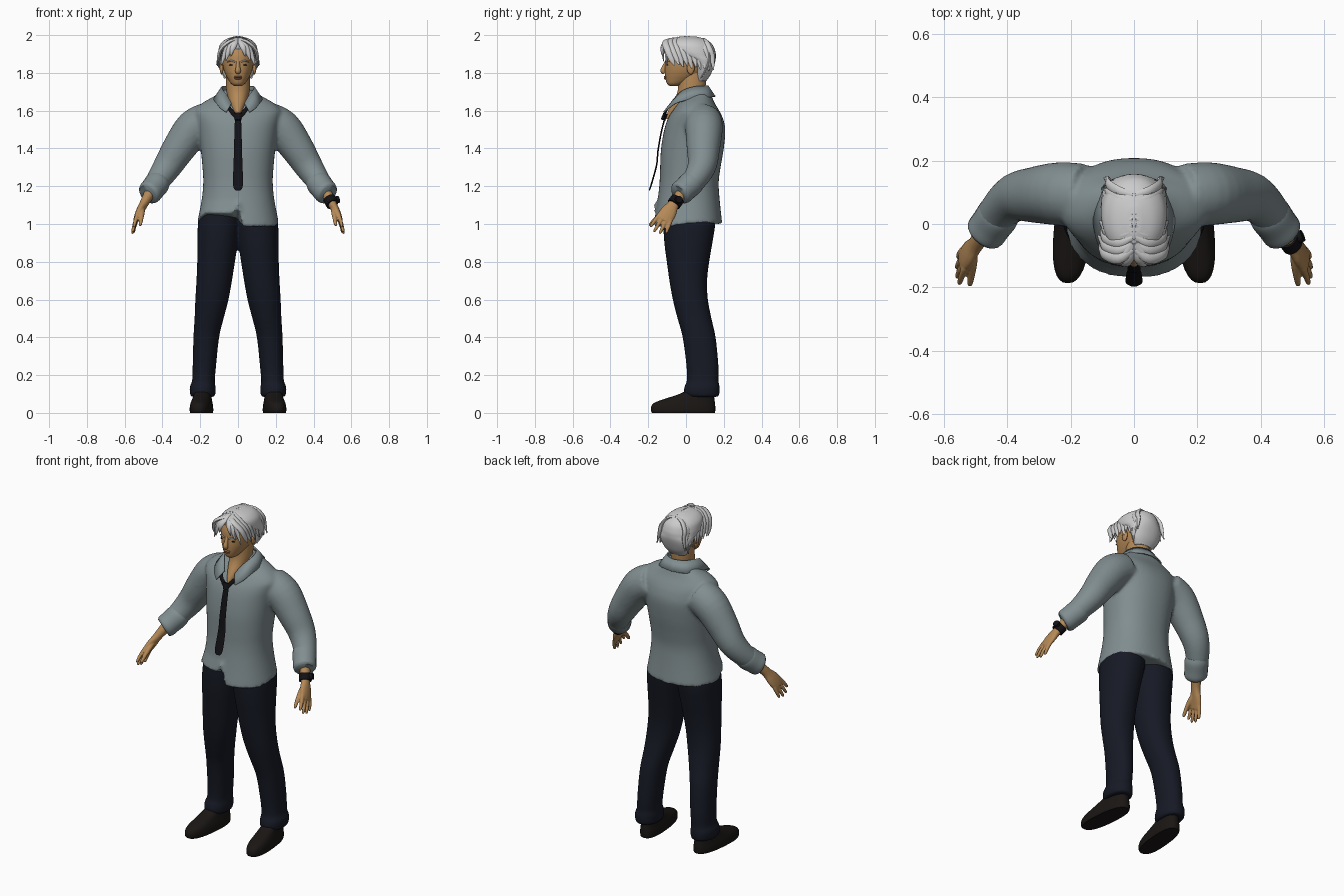
import bpy, bmesh, math
from mathutils import Vector


def material(name, *rgb):
    m = bpy.data.materials.new(name)
    m.diffuse_color = (*rgb, 1)
    return m


SHIRT = material("shirt_grey", .22, .27, .28)
DARK = material("trouser_navy", .008, .010, .018)
BLACK = material("black", .006, .006, .008)
SHOE = material("shoe_brown", .010, .008, .007)
SKIN = material("skin", .46, .25, .095)
LIP = material("lip", .30, .13, .06)
HAIR = material("silver_hair", .58, .58, .58)


def fine(rows, k=4):
    """Catmull-Rom interpolation of rows of numbers."""
    out, n = [], len(rows)
    for i in range(n - 1):
        a, b, c, d = rows[max(i - 1, 0)], rows[i], rows[i + 1], rows[min(i + 2, n - 1)]
        for j in range(k):
            t = j / k
            out.append([.5 * (2*q + (r - p)*t + (2*p - 5*q + 4*r - s)*t*t + (3*q - p - 3*r + s)*t**3)
                        for p, q, r, s in zip(a, b, c, d)])
    return out + [list(rows[-1])]


def loft(rows, seg=32, e=2.0, cx=0, k=4):
    """Horizontal rings from rows (z, half width, y front, y back[, x centre])."""
    rings = []
    for z, w, yf, yb, *c in fine(rows, k):
        ring = []
        for i in range(seg):
            a = 2 * math.pi * i / seg
            s, co = math.sin(a), math.cos(a)
            ring.append(Vector(((c[0] if c else cx) + w * math.copysign(abs(s)**(2/e), s),
                                (yf + yb)/2 - (yb - yf)/2 * math.copysign(abs(co)**(2/e), co), z)))
        rings.append(ring)
    return rings


def tube(rows, side=(0, 1, 0), seg=14, k=4):
    """Rings swept along rows (x, y, z, radius[, second radius])."""
    rows = fine(rows, k)
    P = [Vector(r[:3]) for r in rows]
    rings = []
    for i, r in enumerate(rows):
        t = (P[min(i + 1, len(P) - 1)] - P[max(i - 1, 0)]).normalized()
        u = Vector(side)
        u = (u - t * u.dot(t)).normalized()
        v = t.cross(u)
        rings.append([P[i] + u*r[3]*math.cos(2*math.pi*j/seg) + v*r[-1]*math.sin(2*math.pi*j/seg)
                      for j in range(seg)])
    return rings


def flip(rings, s=-1):
    return [[Vector((s * p.x, p.y, p.z)) for p in r] for r in rings]


def build(name, parts, mat, voxel=0, smooth=5, angle=50):
    """Skin every set of rings, close the ends, optionally fuse by remeshing."""
    bm = bmesh.new()
    for rings in parts:
        vs = [[bm.verts.new(p) for p in r] for r in rings]
        n = len(vs[0])
        for a, b in zip(vs, vs[1:]):
            for j in range(n):
                bm.faces.new((a[j], a[(j+1) % n], b[(j+1) % n], b[j]))
        for end in (vs[0], vs[-1]):
            c = bm.verts.new(sum((v.co for v in end), Vector()) / n)
            for j in range(n):
                bm.faces.new((end[j], end[(j+1) % n], c))
    bmesh.ops.recalc_face_normals(bm, faces=bm.faces)
    return finish(name, bm, mat, voxel, smooth, angle)


def finish(name, bm, mat, voxel=0, smooth=5, angle=50):
    me = bpy.data.meshes.new(name)
    bm.to_mesh(me)
    bm.free()
    me.materials.append(mat)
    me.shade_smooth()
    me.set_sharp_from_angle(angle=math.radians(angle))
    ob = bpy.data.objects.new(name, me)
    bpy.context.collection.objects.link(ob)
    if voxel:
        m = ob.modifiers.new("fuse", 'REMESH')
        m.mode, m.voxel_size, m.use_smooth_shade = 'VOXEL', voxel, True
        m = ob.modifiers.new("soften", 'SMOOTH')
        m.factor, m.iterations = .5, smooth
    return ob


def blob(x, y, z, rx, ry, rz):
    return loft([(z + rz*math.sin(a), rx*math.cos(a), y - ry*math.cos(a), y + ry*math.cos(a), x)
                 for a in [math.radians(-85 + 17*i) for i in range(11)]], 16, k=1)


# shirt: torso with uneven split hem, fused with both sleeves
torso = loft([(1.0, .217, -.172, .192), (1.13, .192, -.15, .178), (1.22, .184, -.14, .173),
              (1.3, .188, -.137, .183), (1.4, .198, -.132, .2), (1.5, .212, -.115, .208),
              (1.56, .225, -.095, .195), (1.6, .23, -.07, .176), (1.64, .19, -.04, .152),
              (1.68, .12, 0, .135), (1.71, .075, .01, .12)], 64, 2.25)
for r in range(5):
    for p in torso[r]:
        front = max(0, min(1, -p.y / .1))
        drop = .055 * front if p.x < -.005 else -.015 * front
        if abs(p.x) < .005 and p.y < 0:
            drop = .11
        p.z += drop * (1 - r / 4)
sleeve = tube([(.16, .09, 1.545, .10), (.235, .095, 1.505, .10), (.31, .092, 1.405, .089),
               (.37, .085, 1.31, .077), (.42, .045, 1.235, .065), (.46, -.015, 1.175, .056)], seg=24)
build("shirt", [torso, sleeve, flip(sleeve)], SHIRT, .010, 5)

# collar: folded strip around the neck
edge = [(0, .112, 1.728, 0, .150, 1.672), (.055, .092, 1.727, .085, .125, 1.67),
        (.082, .035, 1.722, .122, .045, 1.662), (.072, -.02, 1.70, .115, -.045, 1.64),
        (.052, -.05, 1.67, .092, -.09, 1.61), (.034, -.078, 1.635, .062, -.115, 1.588)]
half = fine(edge, 4)
strip = [[-r[0], r[1], r[2], -r[3], r[4], r[5]] for r in half[:0:-1]] + half
bm = bmesh.new()
cols = [[bm.verts.new(r[:3]), bm.verts.new(r[3:])] for r in strip]
for a, b in zip(cols, cols[1:]):
    bm.faces.new((a[0], a[1], b[1], b[0]))
collar = finish("collar", bm, SHIRT)
collar.modifiers.new("thickness", 'SOLIDIFY').thickness = .008

# loosened tie: loop, knot and hanging blade
side = (1, 0, 0)
loop = tube([(.068, -.05, 1.655, .010, .005), (.045, -.098, 1.61, .011, .005), (.006, -.115, 1.565, .012, .006)], side, 8)
build("tie_loop", [loop, flip(loop)], BLACK)
build("tie_knot", [tube([(0, -.108, 1.585, .026, .012), (0, -.122, 1.55, .016, .013)], side, 8, 2)], BLACK)
build("tie_blade", [tube([(0, -.112, 1.56, .016, .004), (0, -.13, 1.49, .019, .004), (0, -.148, 1.39, .021, .004),
                          (0, -.156, 1.31, .024, .004), (0, -.185, 1.205, .026, .004),
                          (0, -.195, 1.178, .012, .003)], side, 8)], BLACK)

# trousers: two legs fused at the hips
leg = loft([(.085, .062, 0, .172, .187), (.105, .068, -.012, .178, .187), (.14, .068, -.008, .178, .187),
            (.17, .060, .004, .172, .183), (.25, .062, .002, .172, .178), (.4, .068, -.018, .157, .168),
            (.5, .077, -.045, .135, .153), (.6, .088, -.07, .116, .138), (.7, .094, -.088, .112, .126),
            (.8, .1, -.102, .123, .116), (.9, .107, -.115, .14, .108), (1.0, .112, -.12, .155, .1),
            (1.09, .105, -.115, .15, .088)], 32, 2.2)
build("trousers", [leg, flip(leg)], DARK, .010, 3)

# shoes, toes turned slightly out
shoe = loft([(0, .056, -.180, .152), (.012, .059, -.186, .155), (.035, .058, -.184, .155), (.055, .054, -.165, .153),
             (.075, .049, -.11, .15), (.1, .045, -.035, .148), (.125, .042, .015, .14)], 32, 2.5)
for r in shoe:
    for p in r:
        p.x += .192 - .09 * p.y
ankle = tube([(.185, .075, .04, .04), (.183, .08, .2, .042)])
for s, tag in ((1, "left"), (-1, "right")):
    build(tag + "_shoe", [flip(shoe, s)], SHOE)
    build(tag + "_ankle", [flip(ankle, s)], SKIN)

# rolled cuffs, forearms and hands
cuff = tube([(.415, .045, 1.232, .060), (.428, .028, 1.215, .067), (.45, -.002, 1.187, .065),
             (.468, -.027, 1.165, .064), (.476, -.037, 1.157, .054)], seg=20)
w = Vector((-.1, -.85, .5)).normalized()
d = Vector((.33, -.45, -.83)).normalized()
hand = [tube([(.45, 0, 1.19, .036, .034), (.487, -.048, 1.128, .029, .026), (.502, -.068, 1.1, .031, .023),
              (.518, -.088, 1.07, .042, .021), (.531, -.105, 1.043, .045, .018), (.541, -.12, 1.018, .040, .014)], w)]
for i, length in enumerate((.088, .1, .094, .074)):
    o = .034 - .0225 * i
    base = Vector((.535, -.11, 1.035)) + w * o
    fd = (d + w * o * 4).normalized()
    bend = Vector((-.01, 0, 0))
    pts = [(0, .0115), (.5, .0105), (.9, .008), (1.0, .003)]
    hand.append(tube([(*(base + fd*length*t*1.03 + bend*t*t), r) for t, r in pts], w, 10))
hand.append(tube([(.507, -.078, 1.09, .016), (.509, -.12, 1.062, .016), (.512, -.158, 1.03, .012),
                  (.517, -.188, .998, .009), (.518, -.194, .99, .003)], seg=10))
for s, tag in ((1, "left"), (-1, "right")):
    build(tag + "_cuff", [flip(cuff, s)], SHIRT)
    build(tag + "_hand", [flip(h, s) for h in hand], SKIN, .0045, 2)

# wristwatch on the left arm
build("watch_strap", [tube([(.484, -.044, 1.133, .037, .034), (.500, -.065, 1.104, .037, .034)], w, 20, 1)], BLACK, angle=30)
build("watch_case", [tube([(.508, -.046, 1.125, .020), (.532, -.036, 1.131, .019)], seg=16, k=1)], BLACK, angle=30)

# neck and open chest
build("neck", [loft([(1.555, .008, -.108, .05), (1.6, .030, -.094, .05), (1.64, .044, -.074, .06),
                     (1.68, .056, -.052, .09), (1.72, .063, -.042, .103), (1.8, .062, -.04, .108)], 32)], SKIN)

# head with nose, lips, brows, eyes and ears
build("head", [loft([(1.73, .018, -.085, -.045), (1.742, .036, -.1, -.01), (1.765, .052, -.108, .05),
                     (1.79, .066, -.111, .09), (1.82, .077, -.112, .115), (1.86, .084, -.110, .133),
                     (1.9, .085, -.105, .14), (1.95, .074, -.08, .125), (1.98, .03, -.03, .07)], 32, 2.15)], SKIN)
build("nose", [tube([(0, -.102, 1.862, .009), (0, -.114, 1.835, .011), (0, -.121, 1.812, .015, .012),
                     (0, -.112, 1.8, .012, .008)], side)], SKIN)
build("lips", [blob(0, -.108, 1.779, .022, .009, .006), blob(0, -.107, 1.770, .018, .009, .006)], LIP)
for s, tag in ((1, "left"), (-1, "right")):
    build(tag + "_ear", [blob(s*.087, .025, 1.825, .010, .02, .033)], SKIN)
    build(tag + "_eye", [blob(s*.034, -.099, 1.842, .014, .006, .004)], BLACK)
    build(tag + "_brow", [flip(tube([(.014, -.11, 1.857, .003), (.036, -.106, 1.864, .004), (.058, -.089, 1.858, .002)], seg=8), s)], HAIR)

# hair: cap plus tapered locks swept from the centre parting
build("hair_cap", [loft([(1.758, .055, .05, .108), (1.79, .078, .05, .13), (1.83, .094, .045, .146),
                         (1.865, .101, .02, .156), (1.89, .104, -.05, .158), (1.915, .104, -.088, .155),
                         (1.95, .095, -.1, .14), (1.978, .065, -.075, .105), (1.993, .02, -.03, .05)], 32, 2.1)], HAIR)
locks = []
N = 10
for i in range(N):
    t = i / (N - 1)
    y0, wob = -.08 + .17 * t, .008 * (i % 2)
    locks.append(tube([(.004, y0, 1.978 + .012*math.sin(math.pi*t), .010, .006),
                       (.048, -.108 + .21*t, 1.972 - .008*abs(2*t - 1), .018, .010),
                       (.09 - .012*t, -.098 + .22*t, 1.925, .018, .010),
                       (.104 - .022*t, -.078 + .215*t, 1.875 + wob, .015, .008),
                       (.108 - .022*t + wob, -.06 + .205*t, 1.838 + wob - .03*t, .003, .002)], (0, 1, .2), 8))
# forelocks framing the forehead
for x, y, z in ((.034, -.128, 1.888), (.058, -.122, 1.862), (.08, -.105, 1.838)):
    locks.append(tube([(.006, -.06, 1.982, .012, .007), (x*.45, -.108, 1.962, .016, .009),
                       (x*.85, y, (z + 1.955)/2 + .008, .014, .008), (x*1.12, y + .004, z, .002, .002)], (1, 0, 0), 8))
# nape locks
for i in range(4):
    x = .012 + .021 * i
    locks.append(tube([(x*.6, .1, 1.965, .013, .006), (x, .15 - x*.35, 1.9, .016, .008),
                       (x*1.1, .142 - x*.4, 1.83, .014, .008), (x*.95, .108 - x*.4, 1.757 + x*.2, .003, .002)], (1, 0, 0), 8))
for s, tag in ((1, "left"), (-1, "right")):
    build(tag + "_hair_locks", [flip(l, s) for l in locks], HAIR)
